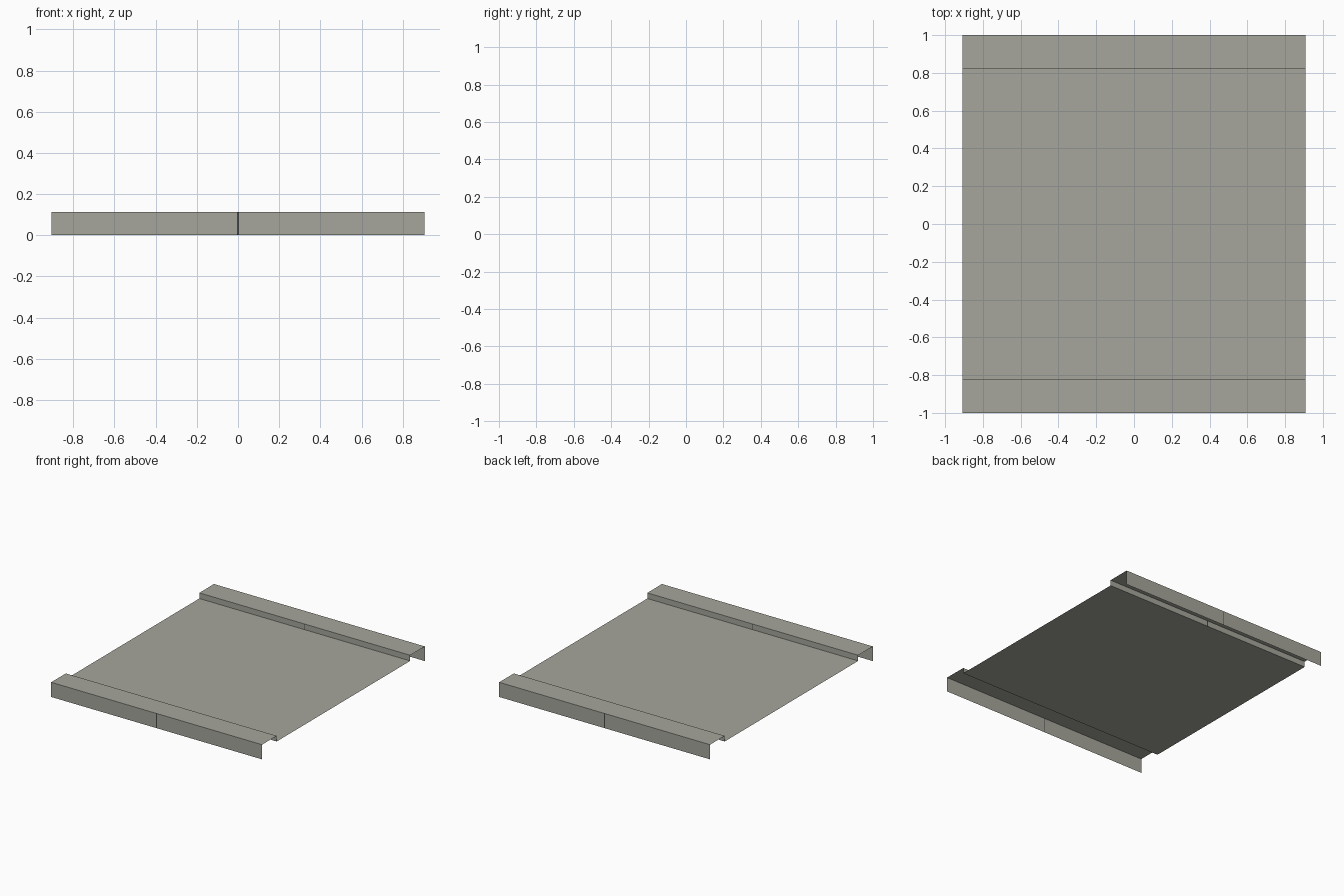
import bpy, bmesh

if "Cube" in bpy.data.objects:
    bpy.data.objects.remove(bpy.data.objects["Cube"])

HALF_X, DECK_Z, RIM_Z = 0.907, 0.07, 0.114
SEAM = 0.004  # half width of the joint in the middle of the walls


def material(name, rgb):
    m = bpy.data.materials.new(name)
    m.diffuse_color = (*rgb, 1)
    m.use_nodes = True
    m.node_tree.nodes["Principled BSDF"].inputs["Base Color"].default_value = m.diffuse_color
    return m


concrete = material("warm grey concrete", (0.38, 0.38, 0.335))
joint = material("dark joint", (0.06, 0.06, 0.055))


def sheet(name, profile, xs):
    """Extrude an open y-z profile along the x stations."""
    bm = bmesh.new()
    rows = [[bm.verts.new((x, y, z)) for y, z in profile] for x in xs]
    for a, b in zip(rows, rows[1:]):
        for i in range(len(profile) - 1):
            f = bm.faces.new((a[i], b[i], b[i + 1], a[i + 1]))
            f.normal_update()
            # narrow strip on upright walls is the joint
            if abs(b[0].co.x - a[0].co.x) < 0.02 and abs(f.normal.z) < 0.5:
                f.material_index = 1
    me = bpy.data.meshes.new(name)
    bm.to_mesh(me)
    bm.free()
    me.materials.append(concrete)
    me.materials.append(joint)
    ob = bpy.data.objects.new(name, me)
    bpy.context.collection.objects.link(ob)
    return ob


# flat deck between the kerbs
sheet("deck", [(-0.82, DECK_Z), (0.82, DECK_Z)], [-HALF_X, HALF_X])

# raised kerb: outer wall, top, inner wall; mirrored to the back
kerb = sheet("kerbs", [(-1, 0), (-1, RIM_Z), (-0.82, RIM_Z), (-0.82, DECK_Z)],
             [-HALF_X, -SEAM, SEAM, HALF_X])
mirror = kerb.modifiers.new("both sides", 'MIRROR')
mirror.use_axis = (False, True, False)
